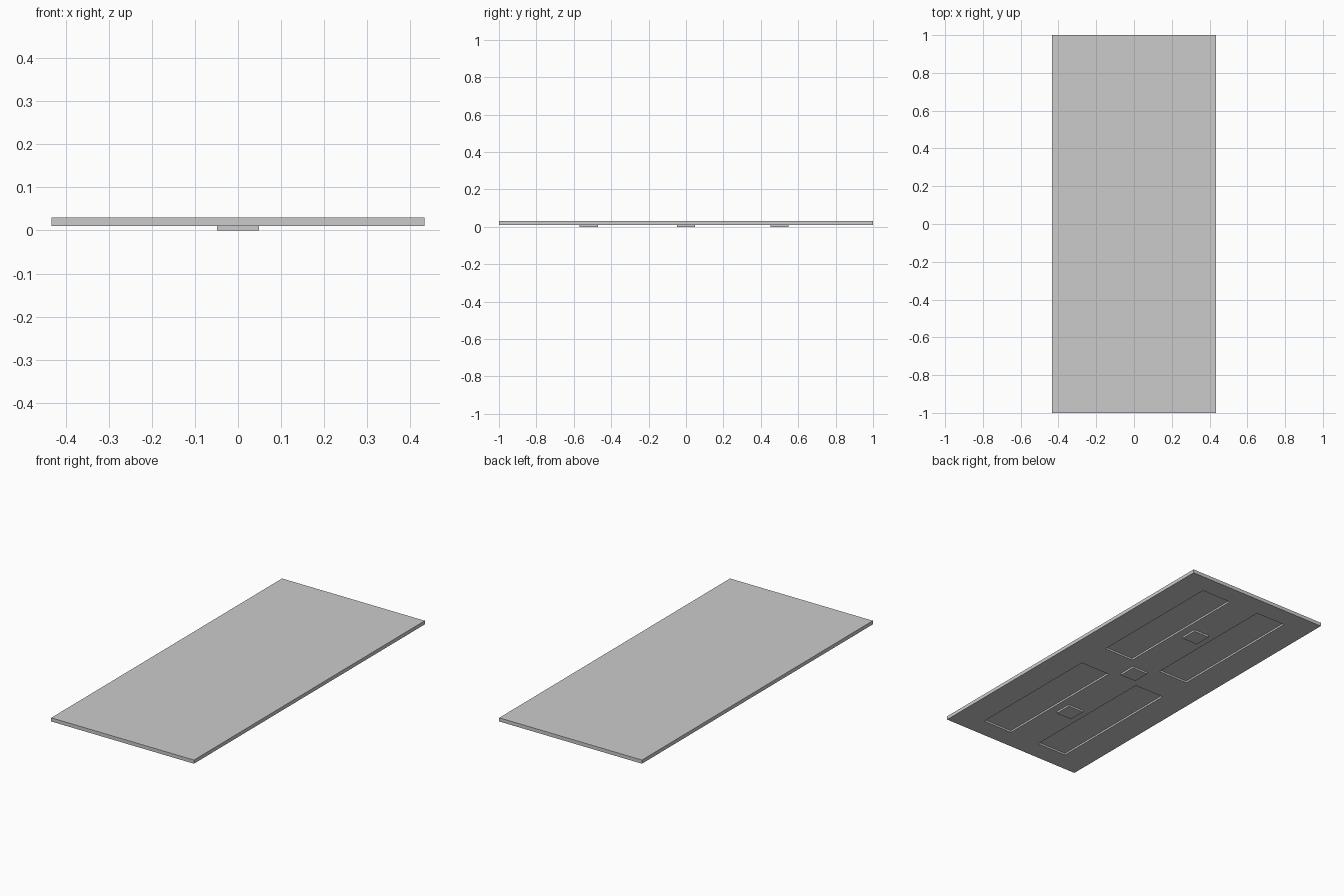
import bpy, bmesh
from mathutils import Matrix

if "Cube" in bpy.data.objects:
    bpy.data.objects.remove(bpy.data.objects["Cube"])


def boxes(name, items):
    """One object made of boxes, each given as (centre, size)."""
    bm = bmesh.new()
    for c, s in items:
        bmesh.ops.create_cube(bm, size=1, matrix=Matrix.Translation(c) @ Matrix.Diagonal((*s, 1)))
    me = bpy.data.meshes.new(name)
    bm.to_mesh(me)
    bm.free()
    ob = bpy.data.objects.new(name, me)
    bpy.context.collection.objects.link(ob)
    return ob


# Flat slab
slab = boxes("slab", [((0, 0, 0.02), (0.866, 2, 0.02))])

# Four long shallow recesses in the underside
cutter = boxes("recess_cutter", [((sx * 0.184, sy * 0.492, 0.005), (0.182, 0.792, 0.03))
                                 for sx in (-1, 1) for sy in (-1, 1)])
cutter.hide_render = True
mod = slab.modifiers.new("recesses", 'BOOLEAN')
mod.operation = 'DIFFERENCE'
mod.solver = 'EXACT'
mod.object = cutter
bpy.context.view_layer.objects.active = slab
bpy.ops.object.modifier_apply(modifier=mod.name)
bpy.data.objects.remove(cutter)

# Three square feet along the centre line
for part, y in (("front_foot", -0.52), ("middle_foot", 0), ("back_foot", 0.5)):
    boxes(part, [((0, y, 0.005), (0.097, 0.097, 0.01))])
